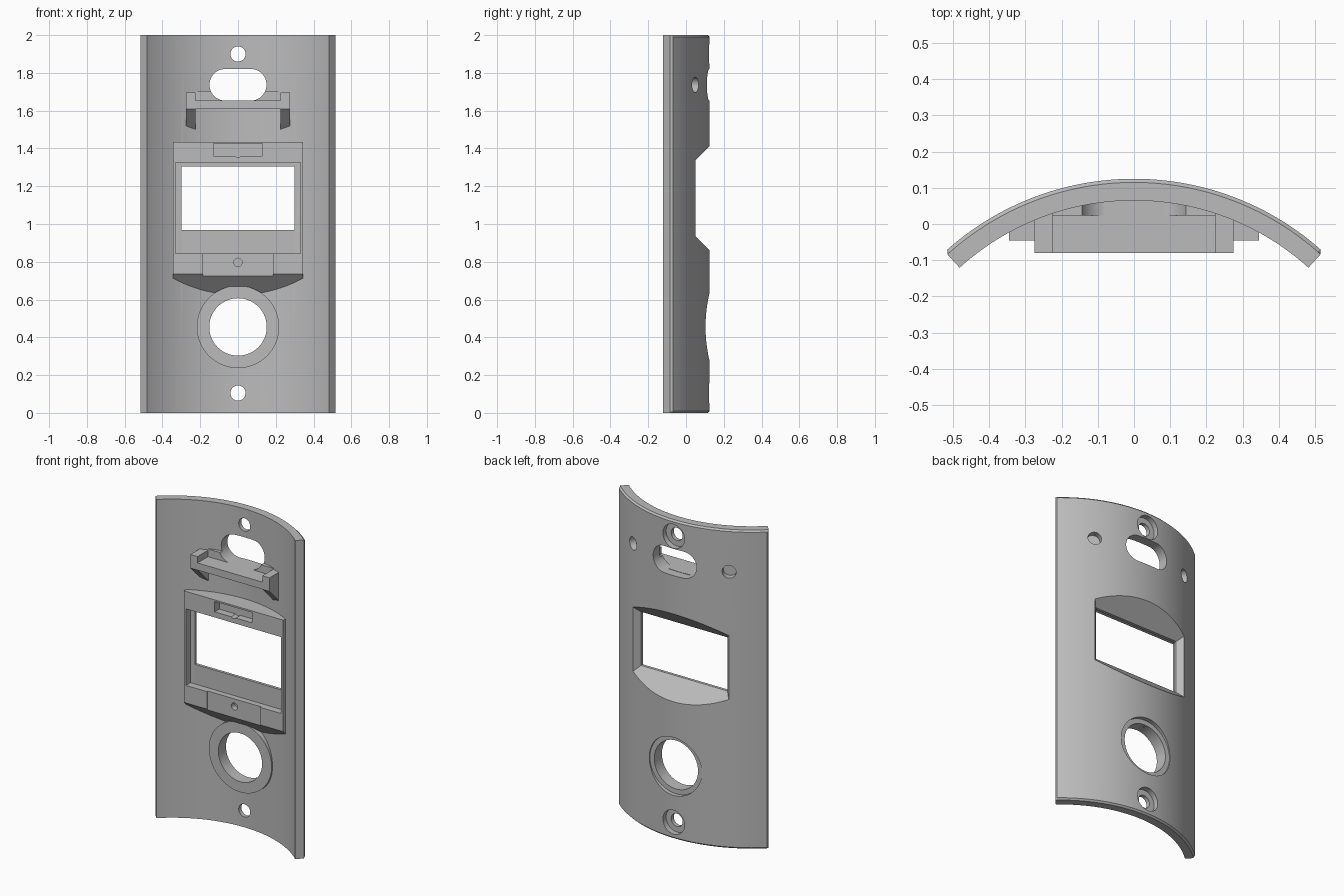
import bpy, bmesh
from math import sin, cos, pi, radians, atan2

if "Cube" in bpy.data.objects:
    bpy.data.objects.remove(bpy.data.objects["Cube"])

AXIS_Y = -0.653          # centre line of the curved plate
R_IN, R_OUT = 0.718, 0.778
BEVEL = 0.01

grey = bpy.data.materials.new("plain_grey")
grey.use_nodes = True
grey.diffuse_color = (0.5, 0.5, 0.5, 1)
grey.node_tree.nodes["Principled BSDF"].inputs["Base Color"].default_value = (0.5, 0.5, 0.5, 1)


def loft(name, rings):
    """Closed solid through rings of matching points."""
    bm = bmesh.new()
    loops = [[bm.verts.new(p) for p in ring] for ring in rings]
    for a, b in zip(loops, loops[1:]):
        n = len(a)
        for i in range(n):
            bm.faces.new((a[i], a[(i + 1) % n], b[(i + 1) % n], b[i]))
    bm.faces.new(loops[0][::-1])
    bm.faces.new(loops[-1])
    bmesh.ops.recalc_face_normals(bm, faces=bm.faces)
    mesh = bpy.data.meshes.new(name)
    bm.to_mesh(mesh)
    bm.free()
    mesh.materials.append(grey)
    ob = bpy.data.objects.new(name, mesh)
    bpy.context.collection.objects.link(ob)
    return ob


def prism_y(name, pts, y0, y1):
    return loft(name, [[(x, y, z) for x, z in pts] for y in (y0, y1)])


def prism_x(name, pts, x0, x1):
    return loft(name, [[(x, y, z) for y, z in pts] for x in (x0, x1)])


def rect(x0, x1, z0, z1):
    return [(x0, z0), (x1, z0), (x1, z1), (x0, z1)]


def pill(half, z, r, n=48):
    """Circle, or a slot when half is above zero."""
    pts = []
    for s in (1, -1):
        for i in range(n // 2 + (1 if half else 0)):
            t = s * -pi / 2 + pi * i / (n // 2)
            pts.append((s * half + r * cos(t), z + r * sin(t) * 1.0))
    return pts


def boolean(ob, other, op):
    mod = ob.modifiers.new(op.lower(), 'BOOLEAN')
    mod.operation, mod.solver, mod.object = op, 'EXACT', other
    bpy.context.view_layer.objects.active = ob
    bpy.ops.object.modifier_apply(modifier=mod.name)


# Curved plate with bevelled outer rim
def plate_ring(z, r_out):
    end = atan2(0.483, 0.533)
    side = end - BEVEL / R_OUT
    n = 64
    inner = [(R_IN, -end + 2 * end * i / n) for i in range(n + 1)]
    outer = [(r_out, side - 2 * side * i / n) for i in range(n + 1)]
    path = inner + [(R_OUT - BEVEL, end)] + outer + [(R_OUT - BEVEL, -end)]
    return [(r * sin(t), AXIS_Y + r * cos(t), z) for r, t in path]


plate = loft("curved_plate", [plate_ring(0, R_OUT - BEVEL), plate_ring(BEVEL, R_OUT),
                              plate_ring(2 - BEVEL, R_OUT), plate_ring(2, R_OUT - BEVEL)])

# Screen frame with sloping underside
frame = prism_x("screen_frame", [(-0.045, 0.735), (-0.045, 1.435), (0.2, 1.435), (0.2, 0.49)],
                -0.345, 0.345)

# Collar around the round opening
collar = prism_y("round_collar", pill(0, 0.455, 0.218, 96), 0.022, 0.2)

# Cable shelf: tray, end posts on gussets, low back rib
shelf = prism_x("cable_shelf", [(-0.08, 1.61), (-0.08, 1.655), (0.2, 1.655), (0.2, 1.61)],
                -0.226, 0.226)
rib = prism_x("shelf_back_rib", [(0.024, 1.65), (0.024, 1.703), (0.2, 1.703), (0.2, 1.65)],
              -0.225, 0.225)
posts = [prism_x(side + "_shelf_post",
                 [(-0.08, 1.61), (-0.08, 1.695), (0.2, 1.695), (0.2, 1.33)],
                 s * 0.225, s * 0.275) for side, s in (("left", 1), ("right", -1))]

# Trim the front parts to the plate's inner curve
trim = loft("trim_cylinder", [[((R_IN + 0.004) * sin(2 * pi * i / 256),
                                AXIS_Y + (R_IN + 0.004) * cos(2 * pi * i / 256), z)
                               for i in range(256)] for z in (-0.1, 2.1)])
for ob in [frame, collar, shelf, rib] + posts:
    boolean(ob, trim, 'INTERSECT')

cutters = [trim]


def cut(cutter, *targets):
    cutters.append(cutter)
    for ob in targets:
        boolean(ob, cutter, 'DIFFERENCE')


# Screen pocket, window and flared back opening
cut(prism_y("pocket_cut", rect(-0.33, 0.33, 0.845, 1.325), -0.2, 0.0), plate, frame)
cut(prism_y("window_cut", rect(-0.3, 0.3, 0.968, 1.305), -0.2, 0.05), plate, frame)


def flare(y):
    g = y - 0.018
    return [(x, y, z) for x, z in rect(-0.3 - g, 0.3 + g, 0.968 - g, 1.305 + g)]


cut(loft("flare_cut", [flare(0.018), flare(0.2)]), plate, frame)

# Frame details: connector slot, lower relief, screw holes
cut(prism_y("connector_cut", rect(-0.13, 0.13, 1.36, 1.425), -0.2, 0.0), frame)
cut(prism_y("relief_cut", rect(-0.185, 0.185, 0.6, 0.86), -0.2, -0.036), frame)
for x in (-0.285, 0.285):
    for z in (0.797, 1.375):
        cut(prism_y("pilot_cut", pill(0, z, 0.022, 24), -0.2, 0.0), frame)

# Round opening with shallow back recess
cut(prism_y("round_cut", pill(0, 0.455, 0.152, 96), -0.2, 0.3), plate, collar)
cut(prism_y("round_recess_cut", pill(0, 0.455, 0.182, 96), 0.098, 0.3), plate)

# Cable slot
cut(prism_y("slot_cut", pill(0.067, 1.737, 0.084), -0.2, 0.3), plate, rib)

# Mounting holes, counterbored from the back
for z in (0.105, 1.9):
    cut(prism_y("mount_cut", pill(0, z, 0.04), -0.2, 0.3), plate)
    cut(prism_y("mount_head_cut", pill(0, z, 0.075), 0.09, 0.3), plate)

# Blind radial holes either side of the cable slot
for s in (-1, 1):
    t = s * radians(25.4)
    rings = [[(r * sin(t) + a * cos(t), AXIS_Y + r * cos(t) - a * sin(t), z)
              for a, z in pill(0, 1.737, 0.04)] for r in (R_OUT - 0.04, R_OUT + 0.1)]
    cut(loft("blind_cut", rings), plate)

for c in cutters:
    bpy.data.objects.remove(c)

# Smooth curves, crisp edges
for ob in [plate, frame, collar, shelf, rib] + posts:
    bpy.ops.object.select_all(action='DESELECT')
    ob.select_set(True)
    bpy.context.view_layer.objects.active = ob
    bpy.ops.object.shade_smooth_by_angle(angle=radians(25))
